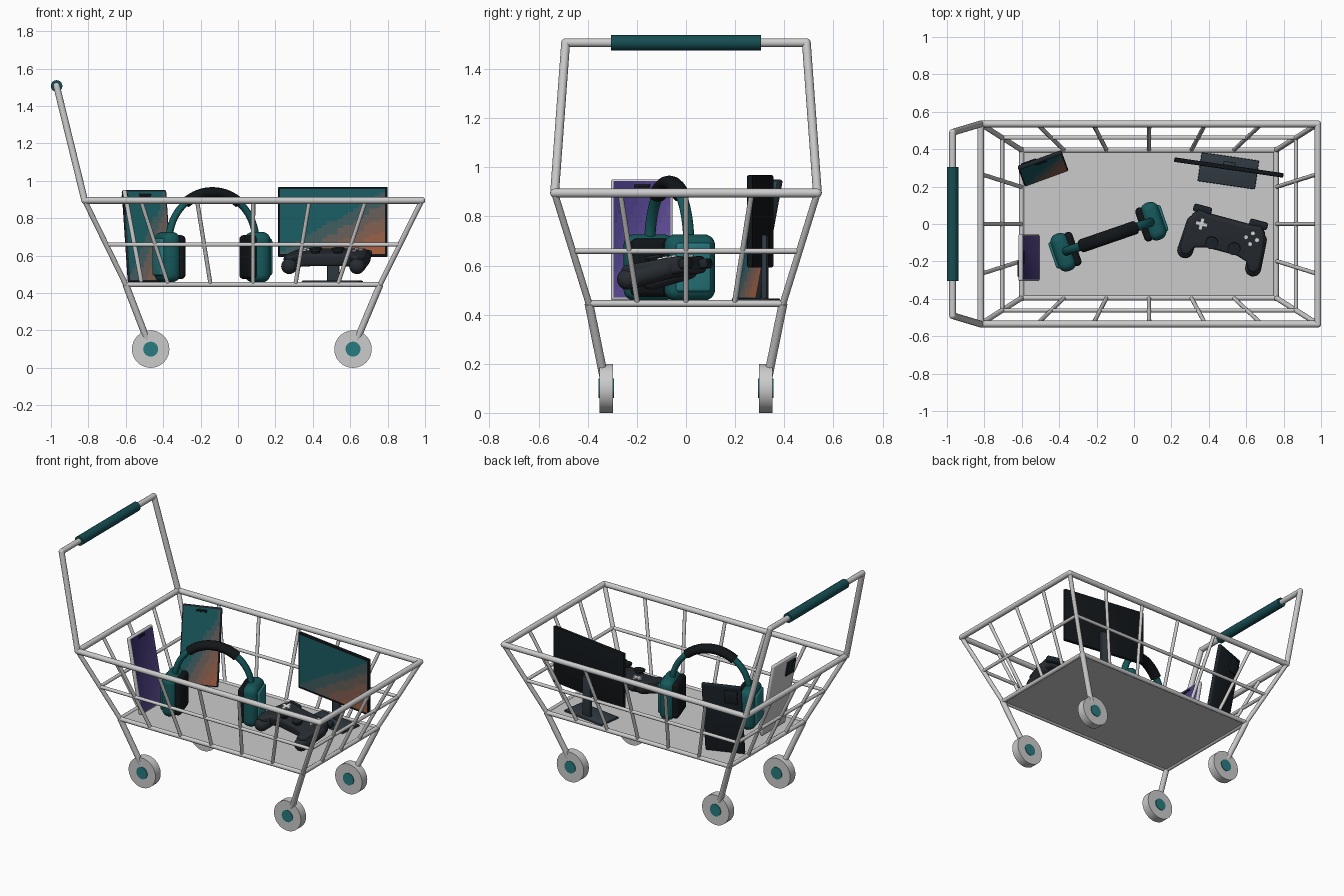
import bpy, bmesh, math
from mathutils import Vector, Matrix

if "Cube" in bpy.data.objects:
    bpy.data.objects.remove(bpy.data.objects["Cube"])

rad = math.radians
T = lambda x, y, z: Matrix.Translation((x, y, z))
R = lambda deg, axis: Matrix.Rotation(rad(deg), 4, axis)


def mat(name, *rgb):
    m = bpy.data.materials.new(name)
    m.diffuse_color = (*rgb, 1)
    m.use_nodes = True
    m.node_tree.nodes["Principled BSDF"].inputs["Base Color"].default_value = m.diffuse_color
    return m


GRIP = mat("dark_teal", .008, .075, .085)
TEAL = mat("teal", .008, .1, .105)
HUB = mat("hub_teal", .022, .2, .22)
BLACK = mat("black", .006, .008, .01)
NAVY = mat("navy_black", .012, .018, .024)
SLATE = mat("slate", .03, .043, .055)
CHAR = mat("charcoal", .02, .025, .031)
WHITE = mat("white", .75, .78, .8)


def finish(name, bm, m=None, frame=Matrix()):
    me = bpy.data.meshes.new(name)
    bmesh.ops.recalc_face_normals(bm, faces=bm.faces)
    bm.to_mesh(me)
    bm.free()
    me.shade_smooth()
    me.set_sharp_from_angle(angle=rad(35))
    ob = bpy.data.objects.new(name, me)
    bpy.context.collection.objects.link(ob)
    ob.matrix_world = frame
    if m:
        me.materials.append(m)
    return ob


def box(name, size, frame, m=None, bevel=0, seg=3):
    bm = bmesh.new()
    bmesh.ops.create_cube(bm, size=1, matrix=Matrix.Diagonal((*size, 1)))
    if bevel:
        bmesh.ops.bevel(bm, geom=bm.edges[:], offset=bevel, segments=seg, profile=.5, affect='EDGES')
    return finish(name, bm, m, frame)


def tubes(name, pairs, r, m=None, frame=Matrix(), sides=16, balls=False):
    bm = bmesh.new()
    for a, b in pairs:
        a, b = Vector(a), Vector(b)
        q = (b - a).to_track_quat('Z', 'Y').to_matrix().to_4x4()
        bmesh.ops.create_cone(bm, cap_ends=True, segments=sides, radius1=r, radius2=r,
                              depth=(b - a).length, matrix=Matrix.Translation((a + b) / 2) @ q)
        for p in (a, b) if balls else ():
            bmesh.ops.create_uvsphere(bm, u_segments=sides, v_segments=10, radius=r, matrix=Matrix.Translation(p))
    return finish(name, bm, m, frame)


def screen(name, w, h, frame, shades, n=14):
    # thin panel facing local -y, coloured in diagonal bands
    bm = bmesh.new()
    bmesh.ops.create_grid(bm, x_segments=n, y_segments=n, size=.5,
                          matrix=R(90, 'X') @ Matrix.Diagonal((w, h, 1, 1)))
    for f in bm.faces:
        c = f.calc_center_median()
        t = (c.x / w + .5) * .5 + (.5 - c.z / h) * .5
        f.material_index = min(int(t * len(shades)), len(shades) - 1)
    ob = finish(name, bm, None, frame)
    for s in shades:
        ob.data.materials.append(s)


def blend(name, a, b, start, n=10):
    out = []
    for i in range(n):
        t = max(0, (i / (n - 1) - start) / (1 - start))
        out.append(mat(f"{name}_{i}", *(p + (q - p) * t for p, q in zip(a, b))))
    return out


SUNSET = blend("screen_teal", (.01, .11, .125), (.4, .12, .05), .5)
VIOLET = blend("screen_violet", (.045, .03, .16), (.14, .09, .36), .1)


# basket rings, struts and floor
def corners(t):
    x0, x1, y, z = -.6 - .22 * t, .76 + .223 * t, .395 + .14 * t, .445 + .45 * t
    return [Vector(p) for p in ((x0, -y, z), (x1, -y, z), (x1, y, z), (x0, y, z))]


def ring(name, t, r):
    c = corners(t)
    tubes(name, [(c[i], c[(i + 1) % 4]) for i in range(4)], r, balls=True)


ring("basket_top_rim", 1, .018)
ring("basket_middle_ring", .475, .011)
ring("basket_bottom_rim", 0, .014)
low, top = corners(0), corners(1)
struts = []
for i, n in enumerate((6, 4, 6, 4)):
    j = (i + 1) % 4
    struts += [(low[i].lerp(low[j], k / n), top[i].lerp(top[j], k / n)) for k in range(1, n)]
tubes("basket_struts", struts, .011, sides=12)
tubes("basket_corner_posts", list(zip(low, top)), .014)
box("basket_floor", (1.36, .79, .01), T(.08, 0, .445))

# handle
hy, hx, hz = .49, -.97, 1.507
L, Rr = (hx, -hy, hz), (hx, hy, hz)
tubes("handle_frame", [(top[0], L), (L, Rr), (Rr, top[3])], .018, balls=True)
tubes("handle_grip", [((hx, -.305, hz), (hx, .305, hz))], .031, GRIP, sides=24)

# legs and wheels
for c in low:
    sy = 1 if c.y > 0 else -1
    w = Vector((-.467 if c.x < 0 else .615, .325 * sy, .1))
    d = Vector((0, .028, 0))
    tubes("leg", [(c, w)], .018)
    tubes("wheel", [(w - d, w + d)], .1, sides=40)
    tubes("wheel_hub", [(w - d * 1.15, w + d * 1.15)], .04, HUB, sides=24)


# phones leaning in the back of the basket
def phone(name, frame, body, shades):
    box(name + "_body", (.25, .024, .5), frame, body, .009)
    screen(name + "_screen", .232, .482, frame @ T(0, -.0128, 0), shades)
    box(name + "_notch", (.065, .004, .016), frame @ T(0, -.0135, .222), BLACK, .0015, 1)
    box(name + "_camera", (.085, .012, .1), frame @ T(-.06, .016, .175), NAVY, .005, 2)


phone("violet_phone", T(-.562, -.18, .704) @ R(90, 'Z') @ R(-10.5, 'X'), None, VIOLET)
phone("teal_phone", T(-.487, .298, .704) @ R(20, 'Z') @ R(-11, 'X'), NAVY, SUNSET)

# monitor
F = T(.507, .302, 0) @ R(-8.3, 'Z')
box("monitor_panel", (.59, .024, .375), F @ T(0, 0, .78), BLACK, .006, 2)
screen("monitor_screen", .566, .347, F @ T(0, -.0128, .782), SUNSET, 20)
box("monitor_neck", (.065, .022, .27), F @ T(0, .02, .59), SLATE, .005, 2)
box("monitor_base", (.31, .155, .014), F @ T(0, -.018, .459), SLATE, .005, 2)

# headphones
F = T(-.137, -.068, 0) @ R(19, 'Z')


def arch(name, a0, a1, r, m):
    cu = bpy.data.curves.new(name, 'CURVE')
    cu.dimensions, cu.bevel_depth, cu.bevel_resolution, cu.use_fill_caps = '3D', r, 4, True
    sp = cu.splines.new('POLY')
    sp.points.add(32)
    for i, p in enumerate(sp.points):
        a = rad(a0 + (a1 - a0) * i / 32)
        p.co = (.245 * math.cos(a), 0, .68 + .257 * math.sin(a), 1)
    sp.use_smooth = True
    cu.materials.append(m)
    ob = bpy.data.objects.new(name, cu)
    bpy.context.collection.objects.link(ob)
    ob.matrix_world = F @ Matrix.Diagonal((1, 1.25, 1, 1))


arch("headband", -5, 185, .019, TEAL)
arch("headband_pad", 52, 128, .029, BLACK)
for s in (-1, 1):
    box("ear_cup", (.1, .21, .27), F @ T(s * .255, 0, .592), TEAL, .045, 6)
    box("ear_cup_cap", (.03, .15, .2), F @ T(s * .302, 0, .592), HUB, .014, 4)
    box("ear_pad", (.05, .19, .235), F @ T(s * .203, 0, .592), BLACK, .024, 5)

# game controller
F = T(.49, -.06, .59) @ R(-15, 'Z') @ R(10, 'X')
half = [(.1, .09), (.17, .1), (.2, .065), (.217, -.03), (.222, -.12), (.2, -.155),
        (.165, -.15), (.14, -.105), (.085, -.088)]
bm = bmesh.new()
face = bm.faces.new([bm.verts.new((x, y, -.035)) for x, y in half + [(-x, y) for x, y in half[::-1]]])
ext = bmesh.ops.extrude_face_region(bm, geom=[face])
bmesh.ops.translate(bm, vec=(0, 0, .07), verts=[v for v in ext['geom'] if isinstance(v, bmesh.types.BMVert)])
bmesh.ops.recalc_face_normals(bm, faces=bm.faces)
bmesh.ops.bevel(bm, geom=[e for e in bm.edges if abs(e.verts[0].co.z - e.verts[1].co.z) < .01],
                offset=.018, segments=4, profile=.5, affect='EDGES')
finish("controller_body", bm, CHAR, F)
for s in (-1, 1):
    tubes("controller_grip", [((s * .178, .02, -.008), (s * .188, -.14, -.022))], .043, CHAR, F, 20, True)
    box("shoulder_button", (.1, .04, .04), F @ T(s * .155, .103, 0), NAVY, .012)
    tubes("thumbstick_stem", [((s * .062, -.05, .03), (s * .062, -.05, .05))], .024, BLACK, F, 20)
    tubes("thumbstick_cap", [((s * .062, -.05, .048), (s * .062, -.05, .06))], .034, NAVY, F, 24)
for size in ((.064, .02, .012), (.02, .064, .012)):
    box("direction_pad", size, F @ T(-.14, .032, .038), WHITE)
for k in range(4):
    x, y = .138 + .03 * math.cos(k * math.pi / 2), .025 + .03 * math.sin(k * math.pi / 2)
    tubes("action_button", [((x, y, .03), (x, y, .043))], .012, WHITE, F)
